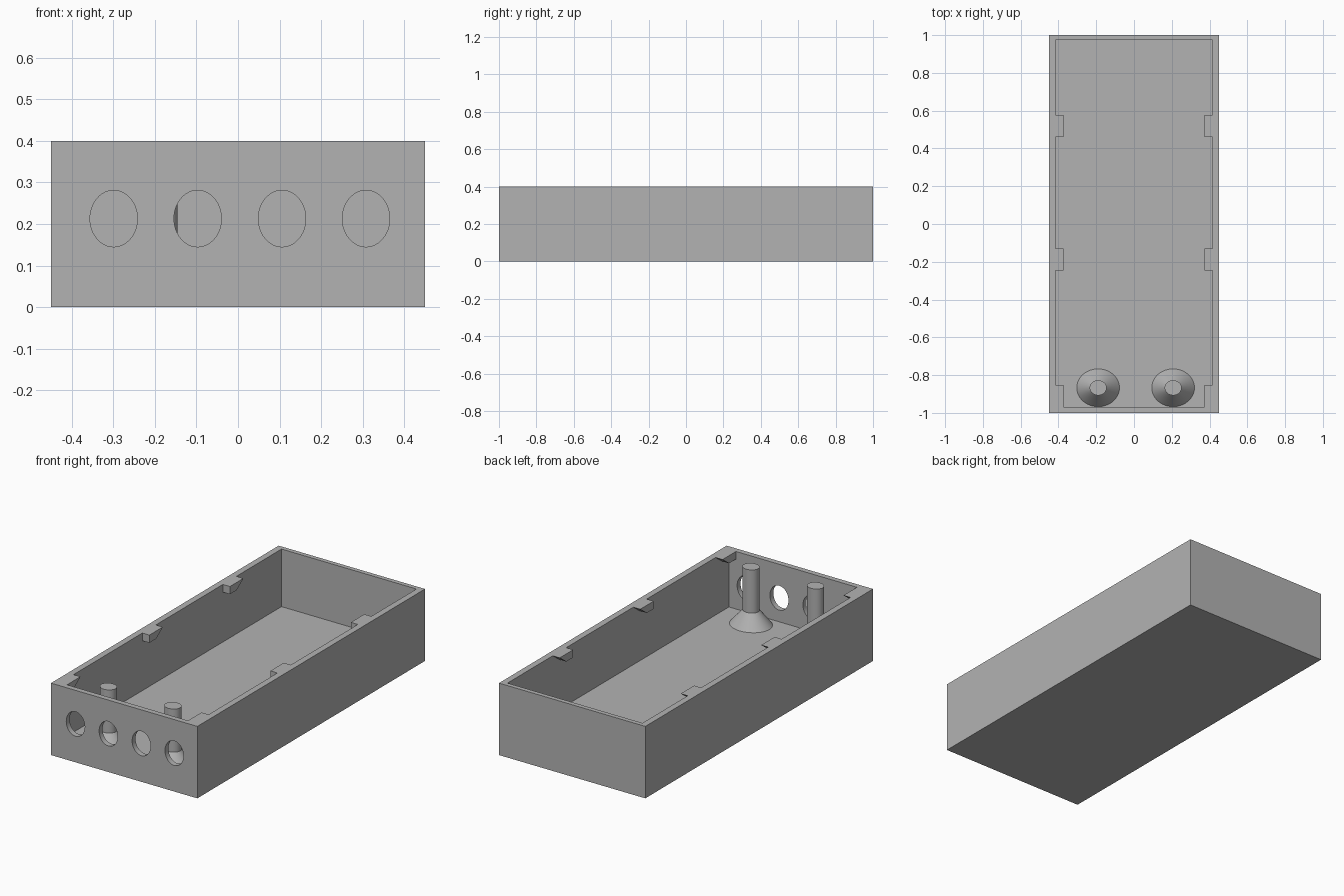
import bpy, bmesh, math
from mathutils import Matrix, Vector

default = bpy.data.objects.get("Cube")
if default:
    bpy.data.objects.remove(default, do_unlink=True)

grey = bpy.data.materials.new("plain grey")
grey.use_nodes = True
colour = (0.45, 0.45, 0.45, 1)
grey.diffuse_color = colour
grey.node_tree.nodes["Principled BSDF"].inputs["Base Color"].default_value = colour

HEIGHT, FLOOR = 0.4, 0.08
INNER_X = 0.415


def finish(name, bm):
    bmesh.ops.recalc_face_normals(bm, faces=bm.faces[:])
    mesh = bpy.data.meshes.new(name)
    bm.to_mesh(mesh)
    bm.free()
    mesh.materials.append(grey)
    ob = bpy.data.objects.new(name, mesh)
    bpy.context.collection.objects.link(ob)
    return ob


def box(name, low, high):
    low, high = Vector(low), Vector(high)
    bm = bmesh.new()
    bmesh.ops.create_cube(bm, size=1, matrix=Matrix.Translation((low + high) / 2)
                          @ Matrix.Diagonal((high - low).to_4d()))
    return finish(name, bm)


def prism(name, points, offset):
    """Extrude a flat outline along an offset."""
    bm = bmesh.new()
    face = bm.faces.new([bm.verts.new(p) for p in points])
    moved = bmesh.ops.extrude_face_region(bm, geom=[face])["geom"]
    bmesh.ops.translate(bm, vec=offset,
                        verts=[v for v in moved if isinstance(v, bmesh.types.BMVert)])
    return finish(name, bm)


def ring(rx, ry, n=48):
    turns = [2 * math.pi * i / n for i in range(n)]
    return [(rx * math.cos(a), ry * math.sin(a)) for a in turns]


def select_only(ob):
    bpy.ops.object.select_all(action="DESELECT")
    ob.select_set(True)
    bpy.context.view_layer.objects.active = ob


# Open tray with a thick floor and four oval ports in the front wall
tray = box("tray", (-0.45, -1, 0), (0.45, 1, HEIGHT))
cutters = [box("cavity_cutter", (-INNER_X, -0.97, FLOOR), (INNER_X, 0.975, 0.6))]
for x in (-0.299, -0.097, 0.106, 0.308):
    outline = [(x + u, -1.1, 0.213 + v) for u, v in ring(0.057, 0.068)]
    cutters.append(prism("port_cutter", outline, (0, 0.2, 0)))
select_only(tray)
for cutter in cutters:
    cutter.hide_render = True
    mod = tray.modifiers.new("cut", "BOOLEAN")
    mod.operation, mod.solver, mod.object = "DIFFERENCE", "EXACT", cutter
    bpy.ops.object.modifier_apply(modifier=mod.name)
    bpy.data.objects.remove(cutter, do_unlink=True)
bpy.ops.object.shade_smooth_by_angle(angle=math.radians(30))

# Lid catches: flush with the rim, undercut at their rear ends
for side, label in ((-1, "right"), (1, "left")):
    for y, place in ((-0.97, "front"), (-0.247, "middle"), (0.46, "rear")):
        low = HEIGHT - 0.043
        profile = [(y, HEIGHT), (y + 0.118, HEIGHT), (y + 0.06, low), (y, low)]
        prism(f"{place}_{label}_catch",
              [(side * INNER_X, py, pz) for py, pz in profile],
              (-side * 0.043, 0, 0))

# Oval posts rising from flared feet
for x, label in ((-0.19, "right"), (0.207, "left")):
    bm = bmesh.new()
    levels = [(0.113, 0.1, FLOOR), (0.045, 0.04, 0.16), (0.045, 0.04, HEIGHT)]
    loops = [[bm.verts.new((x + u, -0.867 + v, z)) for u, v in ring(rx, ry)]
             for rx, ry, z in levels]
    for a, b in zip(loops, loops[1:]):
        for i in range(len(a)):
            bm.faces.new((a[i - 1], a[i], b[i], b[i - 1]))
    bm.faces.new(loops[0])
    bm.faces.new(loops[-1])
    select_only(finish(f"{label}_post", bm))
    bpy.ops.object.shade_smooth_by_angle(angle=math.radians(30))
